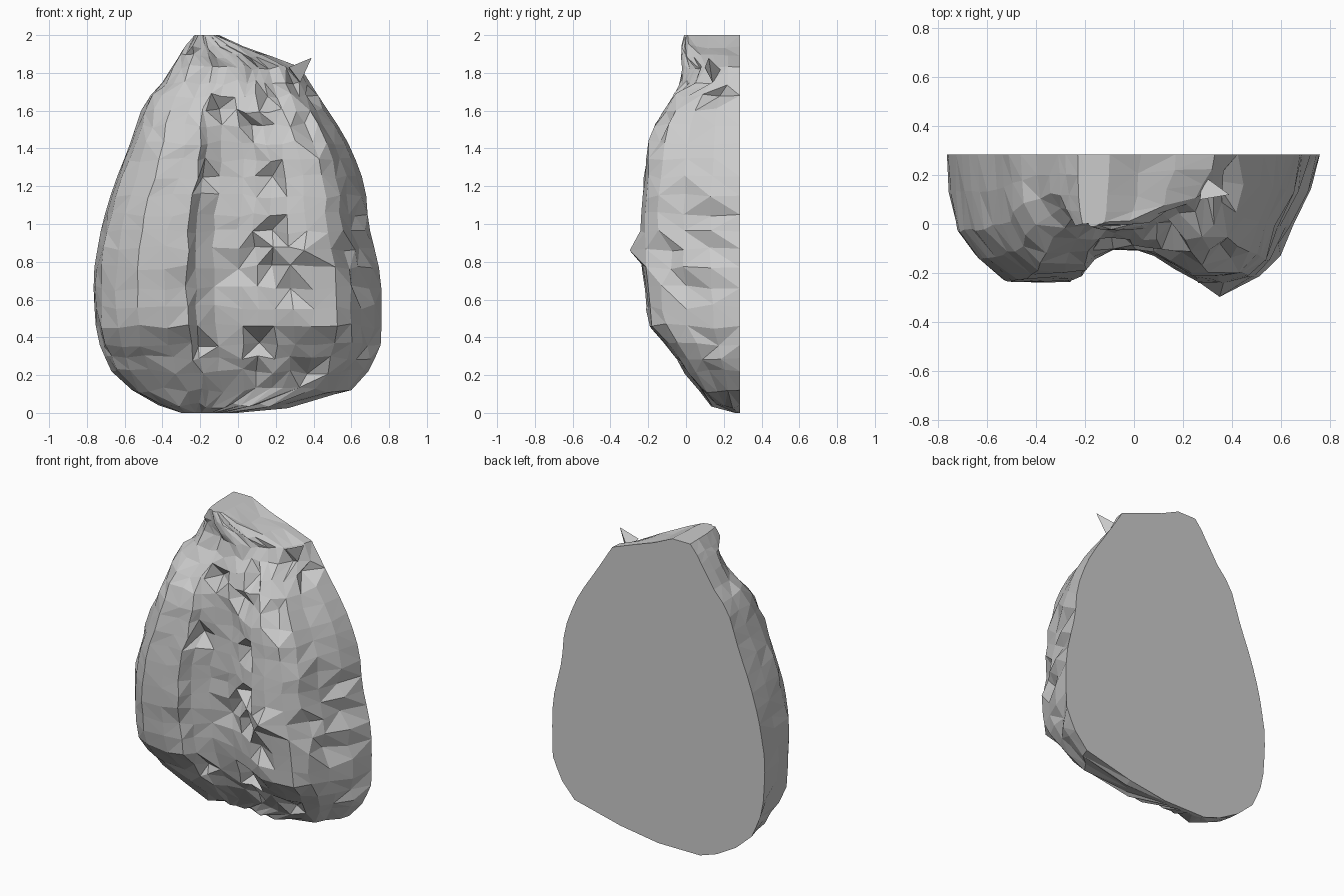
import bpy, bmesh, random
from mathutils import Vector

random.seed(11)
BACK = 0.285

# Levels: z, left x, right x, front y of the two lobes, front y of the middle channel
LEVELS = [
    (0.00, -0.30, 0.00, 0.26, 0.26), (0.04, -0.42, 0.27, 0.14, 0.18),
    (0.12, -0.56, 0.60, 0.08, 0.12), (0.22, -0.67, 0.69, 0.00, 0.04),
    (0.35, -0.73, 0.755, -0.10, -0.02), (0.47, -0.755, 0.76, -0.20, -0.07),
    (0.65, -0.765, 0.76, -0.21, -0.09), (0.78, -0.76, 0.745, -0.235, -0.10),
    (1.00, -0.72, 0.69, -0.235, -0.10), (1.20, -0.66, 0.675, -0.225, -0.10),
    (1.40, -0.58, 0.60, -0.20, -0.10), (1.52, -0.54, 0.53, -0.165, -0.10),
    (1.64, -0.50, 0.45, -0.09, -0.08), (1.75, -0.40, 0.38, -0.01, -0.03),
    (1.83, -0.35, 0.33, 0.02, -0.02), (1.89, -0.31, 0.17, 0.01, -0.02),
    (1.94, -0.28, 0.03, 0.00, -0.02), (2.00, -0.23, -0.10, 0.00, -0.01),
]

# Cross-section: place across the width (-1..1), depth share, channel share
SECTION = [
    (-1, 0, 0), (-.98, .3, 0), (-.95, .6, 0), (-.85, .82, 0), (-.70, 1, 0),
    (-.50, 1, 0), (-.35, .99, 0), (-.29, 1, .55), (-.16, 1, 1), (.02, 1, 1),
    (.14, 1, .8), (.26, 1, .4), (.38, 1, 0), (.52, 1, 0), (.68, .97, 0),
    (.79, .83, 0), (.86, .58, 0), (.96, .3, 0), (1, 0, 0),
]


def level_at(z):
    for a, b in zip(LEVELS, LEVELS[1:]):
        if z <= b[0]:
            t = (z - a[0]) / (b[0] - a[0])
            return [p + (q - p) * t for p, q in zip(a, b)]
    return LEVELS[-1]


def finish(bm, name):
    bmesh.ops.recalc_face_normals(bm, faces=bm.faces)
    mesh = bpy.data.meshes.new(name)
    bm.to_mesh(mesh)
    bm.free()
    obj = bpy.data.objects.new(name, mesh)
    bpy.context.collection.objects.link(obj)
    return obj


# Split stone: flat sawn back, rough two-lobed front
heights = [0, .04, .12, .22, .29, .36, .46, .56, .66, .77, .87, .96, 1.05, 1.15,
           1.25, 1.34, 1.43, 1.52, 1.6, 1.68, 1.75, 1.83, 1.89, 1.94, 2.0]
bm = bmesh.new()
rows = []
for i, h in enumerate(heights):
    z, left, right, lobe, channel = level_at(h)
    row = []
    for u, d, c in SECTION:
        x = (left + right) / 2 + u * (right - left) / 2
        front = lobe + (channel - lobe) * c
        # The right shoulder falls back below the top knob
        if h > 1.7 and x > .05:
            front += min(.06, (x - .05) * .4)
        p = Vector((x, BACK + (front - BACK) * d, z))
        if 0 < d and 0 < i < len(heights) - 1:
            p.x += random.uniform(-.01, .01)
            p.y += random.uniform(-.008, .008)
            p.z += random.uniform(-.015, .015)
            # Scattered chips, more of them on the rougher right half
            if .2 < h < 1.8 and random.random() < (.11 if u > -.3 else .04):
                if u > .8:
                    p.x -= random.uniform(.03, .07)
                else:
                    p.y += random.uniform(.04, .09)
        row.append(bm.verts.new(p))
    rows.append(row)

for a, b in zip(rows, rows[1:]):
    for j in range(len(SECTION) - 1):
        q = [a[j], a[j + 1], b[j + 1], b[j]]
        if random.random() < .5:
            bm.faces.new(q[:3])
            bm.faces.new([q[0], q[2], q[3]])
        else:
            bm.faces.new([q[0], q[1], q[3]])
            bm.faces.new(q[1:])
    bm.faces.new([a[0], b[0], b[-1], a[-1]])
bm.faces.new(rows[0])
bm.faces.new(rows[-1])

# Pointed knob on the right lobe
peak = min(bm.verts, key=lambda v: (v.co - Vector((.35, -.235, .86))).length)
peak.co = (.35, -.298, .86)
finish(bm, "split_stone")

# Thin splinter at the upper right edge
bm = bmesh.new()
pts = [(.39, .12, 1.88), (.27, .10, 1.83), (.33, .14, 1.75), (.28, .20, 1.80)]
v = [bm.verts.new(p) for p in pts]
for f in ((0, 1, 2), (0, 2, 3), (0, 3, 1), (1, 3, 2)):
    bm.faces.new([v[k] for k in f])
finish(bm, "edge_splinter")
